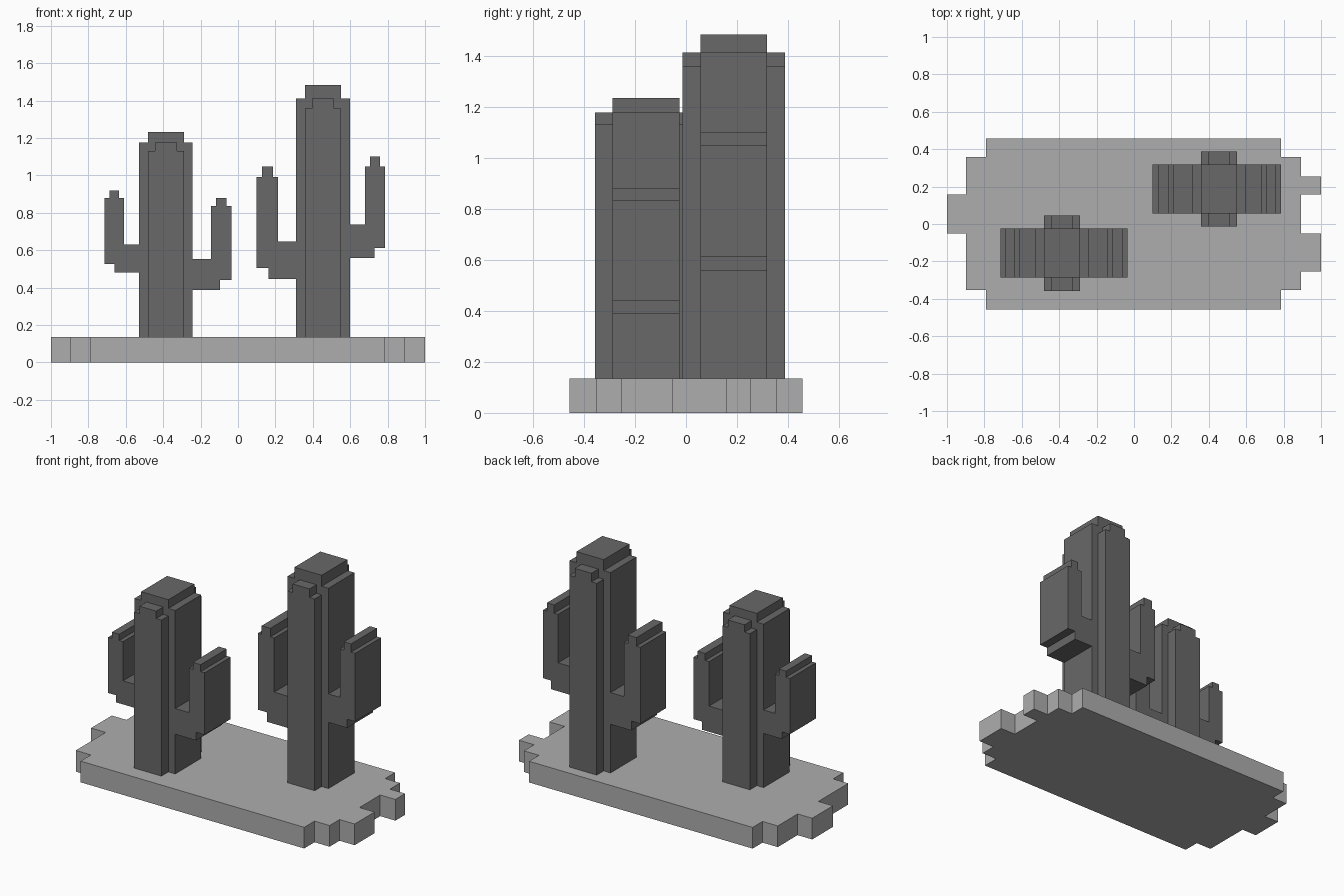
import bpy, bmesh
from mathutils import Vector

if "Cube" in bpy.data.objects:
    bpy.data.objects.remove(bpy.data.objects["Cube"])


def material(name, v):
    m = bpy.data.materials.new(name)
    m.diffuse_color = (v, v, v, 1)
    m.use_nodes = True
    m.node_tree.nodes["Principled BSDF"].inputs["Base Color"].default_value = m.diffuse_color
    return m


def extrude(name, outline, origin, direction, mat):
    """Solid from a flat outline of 3D points, swept along a direction."""
    bm = bmesh.new()
    face = bm.faces.new([bm.verts.new(Vector(p) + Vector(origin)) for p in outline])
    new = bmesh.ops.extrude_face_region(bm, geom=[face])["geom"]
    bmesh.ops.translate(bm, vec=direction,
                        verts=[v for v in new if isinstance(v, bmesh.types.BMVert)])
    bmesh.ops.recalc_face_normals(bm, faces=bm.faces)
    me = bpy.data.meshes.new(name)
    bm.to_mesh(me)
    bm.free()
    me.materials.append(mat)
    ob = bpy.data.objects.new(name, me)
    bpy.context.collection.objects.link(ob)


def slab(name, outline, y0, y1, mat):
    """Front-view (x, z) outline given a thickness from y0 to y1."""
    extrude(name, [(x, 0, z) for x, z in outline], (0, y0, 0), (0, y1 - y0, 0), mat)


def stepped(x0, x1, inset, z0, z1, z2):
    """Upright block with a narrower step on top."""
    return [(x0, z0), (x1, z0), (x1, z1), (x1 - inset, z1),
            (x1 - inset, z2), (x0 + inset, z2), (x0 + inset, z1), (x0, z1)]


def arm(root, elbow, outer, inner, low, bend, high, shoulder, tip):
    """L-shaped arm: horizontal link from the trunk, then a stepped upright."""
    s = 0.027 if outer > inner else -0.027
    return [(root, low), (elbow, low), (elbow, bend), (outer, bend),
            (outer, shoulder), (outer - s, shoulder), (outer - s, tip),
            (inner + s, tip), (inner + s, shoulder), (inner, shoulder),
            (inner, high), (root, high)]


GROUND = 0.135
green = material("cactus_grey", 0.14)
sand = material("ground_grey", 0.42)

# Stepped ground plate
plate = [(-0.79, -0.457), (0.787, -0.457), (0.787, -0.353), (0.893, -0.353),
         (0.893, -0.253), (1, -0.253), (1, -0.052), (0.893, -0.052),
         (0.893, 0.157), (1, 0.157), (1, 0.255), (0.893, 0.255),
         (0.893, 0.357), (0.787, 0.357), (0.787, 0.457), (-0.79, 0.457),
         (-0.79, 0.357), (-0.897, 0.357), (-0.897, 0.157), (-1, 0.157),
         (-1, -0.052), (-0.897, -0.052), (-0.897, -0.353), (-0.79, -0.353)]
extrude("ground_plate", [(x, y, 0) for x, y in plate], (0, 0, 0), (0, 0, GROUND), sand)

# Each cactus: trunk, front and back ribs, two arms
cacti = {
    "small_cactus": dict(
        x=(-0.53, -0.242), z=(1.177, 1.233), rib=1.13, y=(-0.287, -0.025),
        left=(-0.53, -0.66, -0.715, -0.61, 0.48, 0.525, 0.63, 0.88, 0.92),
        right=(-0.242, -0.095, -0.035, -0.145, 0.388, 0.44, 0.552, 0.835, 0.88)),
    "tall_cactus": dict(
        x=(0.31, 0.598), z=(1.412, 1.482), rib=1.357, y=(0.057, 0.318),
        left=(0.31, 0.163, 0.10, 0.215, 0.445, 0.505, 0.647, 0.992, 1.047),
        right=(0.598, 0.73, 0.785, 0.68, 0.557, 0.612, 0.738, 1.047, 1.10)),
}
for name, c in cacti.items():
    (x0, x1), (y0, y1), (top, cap) = c["x"], c["y"], c["z"]
    slab(name + "_trunk", stepped(x0, x1, 0.048, GROUND, top, cap), y0, y1, green)
    rib = stepped(x0 + 0.048, x1 - 0.048, 0.037, GROUND, c["rib"], top)
    slab(name + "_front_rib", rib, y0 - 0.07, y0, green)
    slab(name + "_back_rib", rib, y1, y1 + 0.07, green)
    for side in ("left", "right"):
        slab(f"{name}_{side}_arm", arm(*c[side]), y0, y1, green)
